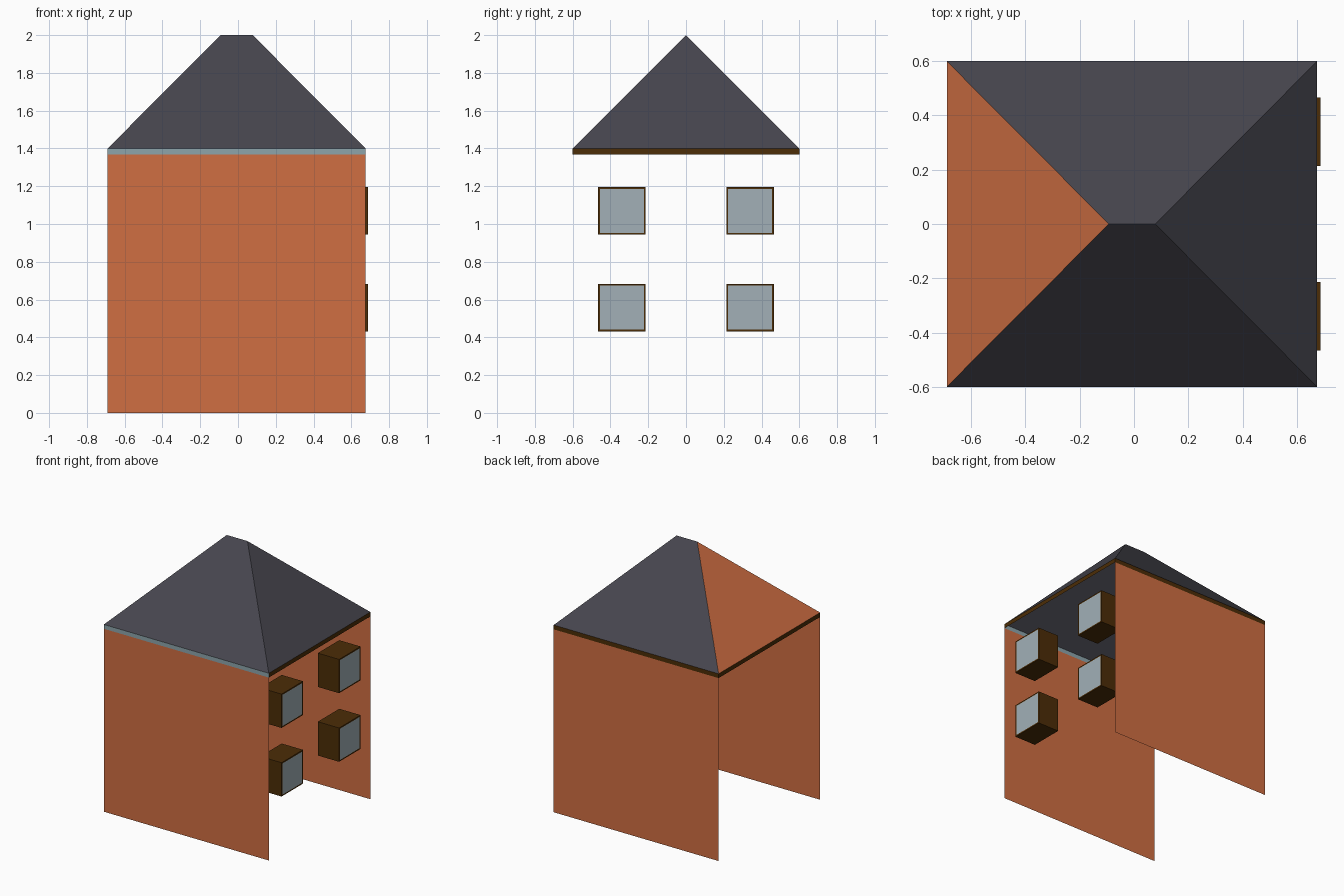
import bpy, bmesh

if "Cube" in bpy.data.objects:
    bpy.data.objects.remove(bpy.data.objects["Cube"])


def material(name, rgb):
    m = bpy.data.materials.new(name)
    m.diffuse_color = (*rgb, 1.0)
    m.use_nodes = True
    m.node_tree.nodes["Principled BSDF"].inputs["Base Color"].default_value = m.diffuse_color
    return m


BRICK = material("brick orange", (0.63, 0.158, 0.055))
SLATE = material("roof slate", (0.062, 0.060, 0.076))
BROWN = material("dark brown wood", (0.072, 0.026, 0.002))
GLASS = material("window grey", (0.36, 0.435, 0.475))
TRIM = material("blue grey trim", (0.27, 0.375, 0.41))

X0, X1, Y = -0.69, 0.675, 0.6
EAVE, TRIM_Z, TOP = 1.40, 1.368, 2.0


def add_object(name, bm, mats):
    mesh = bpy.data.meshes.new(name)
    bm.to_mesh(mesh)
    bm.free()
    for m in mats:
        mesh.materials.append(m)
    obj = bpy.data.objects.new(name, mesh)
    bpy.context.collection.objects.link(obj)
    return obj


def faces_object(name, faces, mats):
    """faces: list of (corner points, material index)"""
    bm = bmesh.new()
    for pts, mi in faces:
        bm.faces.new([bm.verts.new(p) for p in pts]).material_index = mi
    bmesh.ops.remove_doubles(bm, verts=bm.verts, dist=1e-5)
    return add_object(name, bm, mats)


def upright(a, b, z0, z1):
    return [(*a, z0), (*b, z0), (*b, z1), (*a, z1)]


# House corners, anticlockwise from front left
A, B, C, D = (X0, -Y), (X1, -Y), (X1, Y), (X0, Y)

# Thin front and back walls (the sides are open)
faces_object("front_wall", [(upright(A, B, 0, TRIM_Z), 0)], [BRICK])
faces_object("back_wall", [(upright(C, D, 0, TRIM_Z), 0)], [BRICK])

# Eave band: pale at the front, brown on the other sides
faces_object("eave_band", [
    (upright(A, B, TRIM_Z, EAVE), 1),
    (upright(B, C, TRIM_Z, EAVE), 0),
    (upright(C, D, TRIM_Z, EAVE), 0),
    (upright(D, A, TRIM_Z, EAVE), 0)], [BROWN, TRIM])

# Hipped roof, open underneath, with a brick-coloured left slope
R0, R1 = (-0.093, 0, TOP), (0.078, 0, TOP)
a, b, c, d = [(*p, EAVE) for p in (A, B, C, D)]
faces_object("hip_roof", [
    ([a, b, R1, R0], 0),
    ([b, c, R1], 0),
    ([c, d, R0, R1], 0),
    ([d, a, R0], 1)], [SLATE, BRICK])


# Window boxes: brown block with an inset pane on the outer face
def window(name, y, z, size=0.253, x0=0.511, x1=0.687):
    bm = bmesh.new()
    bmesh.ops.create_cube(bm, size=1)
    for v in bm.verts:
        v.co.x = x1 if v.co.x > 0 else x0
        v.co.y = y + v.co.y * size
        v.co.z = z + v.co.z * size
    pane = [f for f in bm.faces if f.calc_center_median().x > x1 - 1e-4]
    bmesh.ops.inset_region(bm, faces=pane, thickness=0.014)
    for f in pane:
        f.material_index = 1
    add_object(name, bm, [BROWN, GLASS])


for level, z in (("lower", 0.557), ("upper", 1.07)):
    for side, y in (("front", -0.34), ("back", 0.34)):
        window(f"{level}_{side}_window", y, z)
